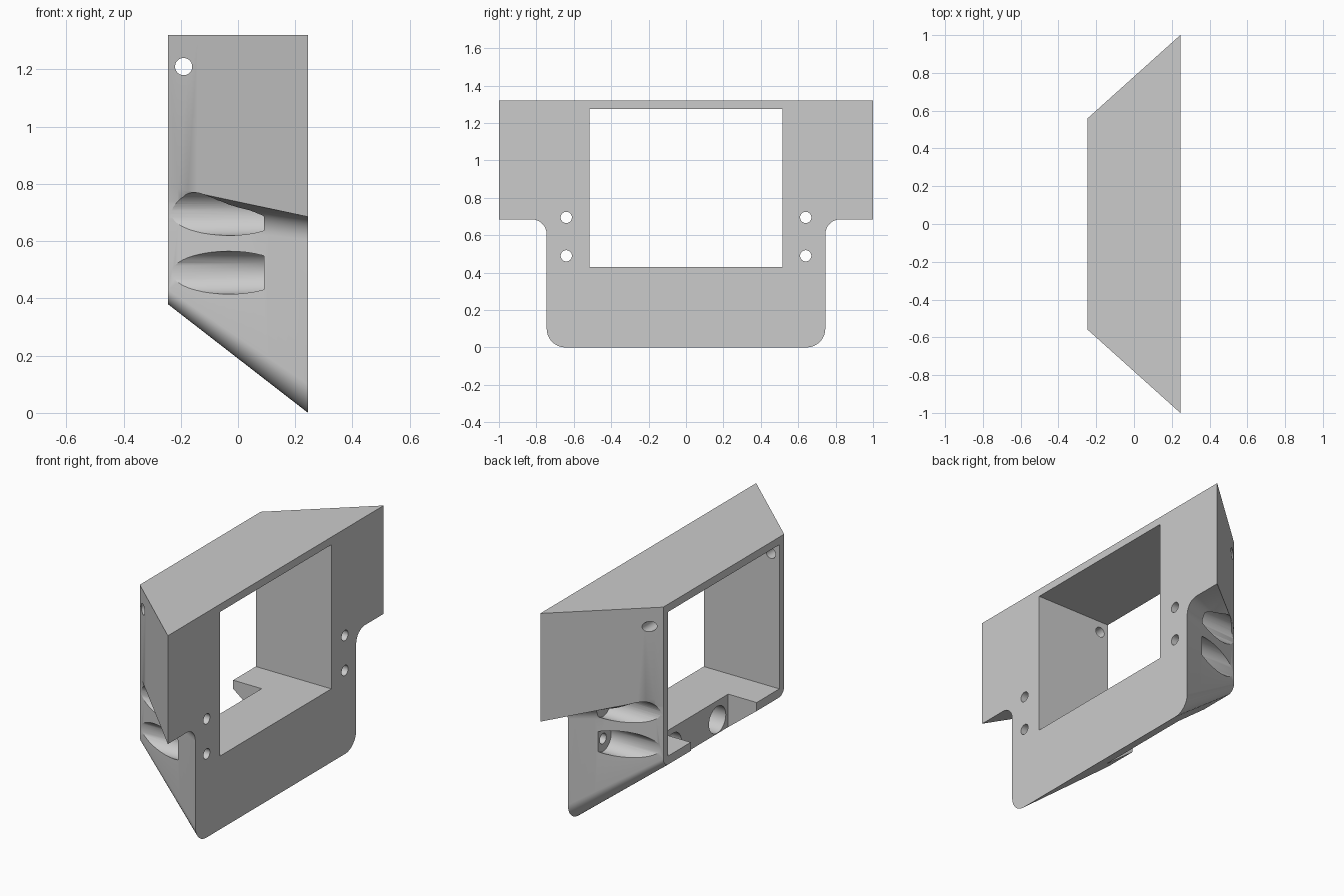
import bpy, bmesh, math
from mathutils import Matrix, Vector

cube = bpy.data.objects.get("Cube")
if cube:
    bpy.data.objects.remove(cube, do_unlink=True)

grey = bpy.data.materials.new("plain_grey")
grey.use_nodes = True
grey.diffuse_color = (0.6, 0.6, 0.6, 1)
grey.node_tree.nodes["Principled BSDF"].inputs["Base Color"].default_value = (0.6, 0.6, 0.6, 1)

DEPTH = 0.245   # half the depth along x
TOP = 1.32


def make_object(name, bm):
    bmesh.ops.recalc_face_normals(bm, faces=bm.faces)
    mesh = bpy.data.meshes.new(name)
    bm.to_mesh(mesh)
    bm.free()
    mesh.materials.append(grey)
    obj = bpy.data.objects.new(name, mesh)
    bpy.context.collection.objects.link(obj)
    return obj


def arc(cy, cz, r, start, end, steps=8):
    angles = [math.radians(start + (end - start) * i / steps) for i in range(steps + 1)]
    return [(cy + r * math.cos(a), cz + r * math.sin(a)) for a in angles]


def mirrored(half):
    return half + [(-y, z) for y, z in reversed(half)]


# Housing: loft between the wide stepped front plate and the narrow rear frame
wide = mirrored([(1, TOP), (1, 0.685)] + arc(0.825, 0.605, 0.08, 90, 180)
                + arc(0.645, 0.1, 0.1, 0, -90))
narrow = mirrored([(0.56, TOP), (0.56, 0.79)]
                  + [(0.56, 0.74 - 0.01 * i) for i in range(9)]
                  + arc(0.51, 0.43, 0.05, 0, -90))
bm = bmesh.new()
rings = []
STEPS = 14
for s in range(STEPS + 1):
    t = s / STEPS
    rings.append([bm.verts.new((DEPTH * (1 - 2 * t), a[0] + (b[0] - a[0]) * t, a[1] + (b[1] - a[1]) * t))
                  for a, b in zip(wide, narrow)])
count = len(wide)
for r0, r1 in zip(rings, rings[1:]):
    for i in range(count):
        j = (i + 1) % count
        bm.faces.new((r0[i], r0[j], r1[j], r1[i]))
bm.faces.new(rings[0])
bm.faces.new(rings[-1])
housing = make_object("display_housing", bm)


def cut(obj):
    obj.hide_render = True
    bpy.ops.object.select_all(action='DESELECT')
    housing.select_set(True)
    bpy.context.view_layer.objects.active = housing
    mod = housing.modifiers.new("cut", 'BOOLEAN')
    mod.operation = 'DIFFERENCE'
    mod.solver = 'EXACT'
    mod.object = obj
    bpy.ops.object.modifier_apply(modifier=mod.name)
    bpy.data.objects.remove(obj, do_unlink=True)


def cut_box(name, low, high):
    low, high = Vector(low), Vector(high)
    place = Matrix.Translation((low + high) / 2) @ Matrix.Diagonal(high - low).to_4x4()
    bm = bmesh.new()
    bmesh.ops.create_cube(bm, size=1, matrix=place)
    cut(make_object(name, bm))


def cut_cylinder(name, start, end, radius):
    start, end = Vector(start), Vector(end)
    axis = end - start
    place = Matrix.Translation((start + end) / 2) @ axis.to_track_quat('Z', 'Y').to_matrix().to_4x4()
    bm = bmesh.new()
    bmesh.ops.create_cone(bm, cap_ends=True, segments=40, radius1=radius,
                          radius2=radius, depth=axis.length, matrix=place)
    cut(make_object(name, bm))


# Window and the notch in the rear of its sill
cut_box("window_cutter", (-0.4, -0.515, 0.43), (0.4, 0.515, 1.275))
cut_box("sill_notch_cutter", (-0.4, -0.305, 0.1), (-0.06, 0.305, 0.6))

# Screw holes with counterbores, and blind sockets in the notch wall
for side in (-1, 1):
    for z in (0.49, 0.695):
        y = side * 0.64
        cut_cylinder("counterbore_cutter", (-0.4, y, z), (0.09, y, z), 0.075)
        cut_cylinder("screw_hole_cutter", (0, y, z), (0.4, y, z), 0.03)
    cut_cylinder("socket_cutter", (-0.2, side * 0.205, 0.318), (0.1, side * 0.205, 0.318), 0.078)

# Cross hole through both side walls
cut_cylinder("cross_hole_cutter", (-0.19, -1.2, 1.21), (-0.19, 1.2, 1.21), 0.03)

housing.select_set(True)
bpy.context.view_layer.objects.active = housing
bpy.ops.object.shade_smooth_by_angle(angle=math.radians(25))
